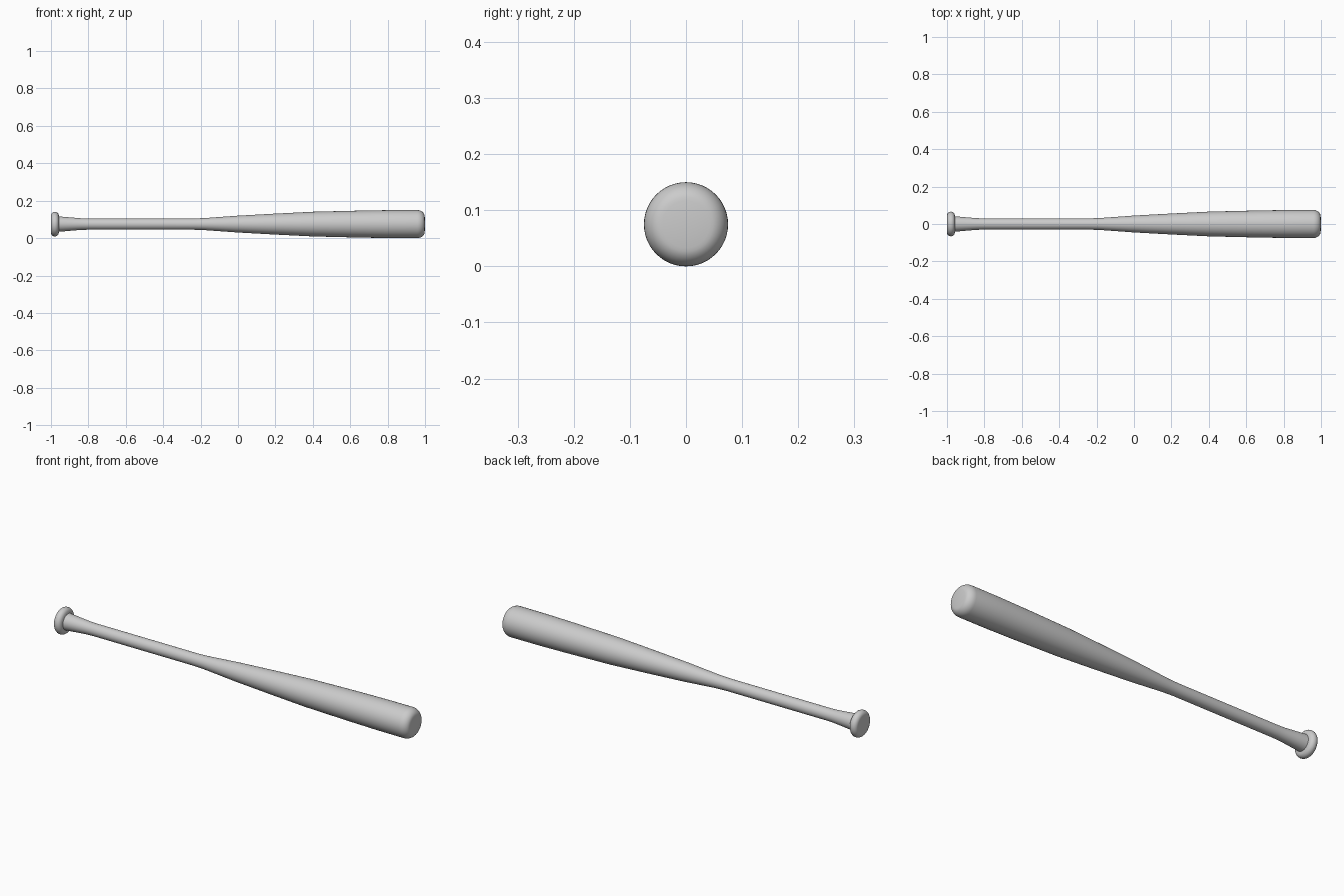
import bpy
import math
from mathutils import Vector

cube = bpy.data.objects.get("Cube")
if cube:
    bpy.data.objects.remove(cube, do_unlink=True)

SIDES = 48
CENTRE_Z = 0.075

grey = bpy.data.materials.new("light grey")
grey.use_nodes = True
colour = (0.6, 0.6, 0.6, 1)
grey.diffuse_color = colour
grey.node_tree.nodes["Principled BSDF"].inputs["Base Color"].default_value = colour


def arc(x, r, rx, rr, start, end, steps=6):
    """Profile points (x, radius) along an elliptical arc, angles in degrees."""
    angles = [math.radians(start + (end - start) * i / steps) for i in range(steps + 1)]
    return [(x + rx * math.cos(a), r + rr * math.sin(a)) for a in angles]


def lathe(name, profile):
    """Revolve a profile about the long axis and close both ends."""
    verts, faces = [], []
    for x, r in profile:
        for i in range(SIDES):
            a = 2 * math.pi * i / SIDES
            verts.append(Vector((x, r * math.cos(a), CENTRE_Z + r * math.sin(a))))
    for k in range(len(profile) - 1):
        for i in range(SIDES):
            j = (i + 1) % SIDES
            a, b = k * SIDES, (k + 1) * SIDES
            faces.append((a + i, b + i, b + j, a + j))
    faces.append(tuple(range(SIDES)))
    last = (len(profile) - 1) * SIDES
    faces.append(tuple(reversed(range(last, last + SIDES))))
    mesh = bpy.data.meshes.new(name)
    mesh.from_pydata(verts, [], faces)
    mesh.flip_normals()
    mesh.materials.append(grey)
    obj = bpy.data.objects.new(name, mesh)
    bpy.context.collection.objects.link(obj)
    bpy.ops.object.select_all(action="DESELECT")
    obj.select_set(True)
    bpy.context.view_layer.objects.active = obj
    bpy.ops.object.shade_smooth_by_angle(angle=math.radians(35))
    return obj


# Rounded knob, flared grip, tapering barrel and rounded tip
knob = arc(-0.979, 0.045, 0.021, 0.021, 180, 0, 10)
handle = [(-0.957, 0.041), (-0.9, 0.036), (-0.84, 0.031), (-0.8, 0.03),
          (-0.5, 0.03), (-0.24, 0.03), (-0.18, 0.032)]
barrel = [(0, 0.045), (0.2, 0.056), (0.4, 0.066), (0.65, 0.072), (0.8, 0.0745)]
tip = arc(0.958, 0.042, 0.04, 0.033, 90, 0, 8) + [(1.0, 0.025)]

lathe("bat", knob + handle + barrel + tip)
